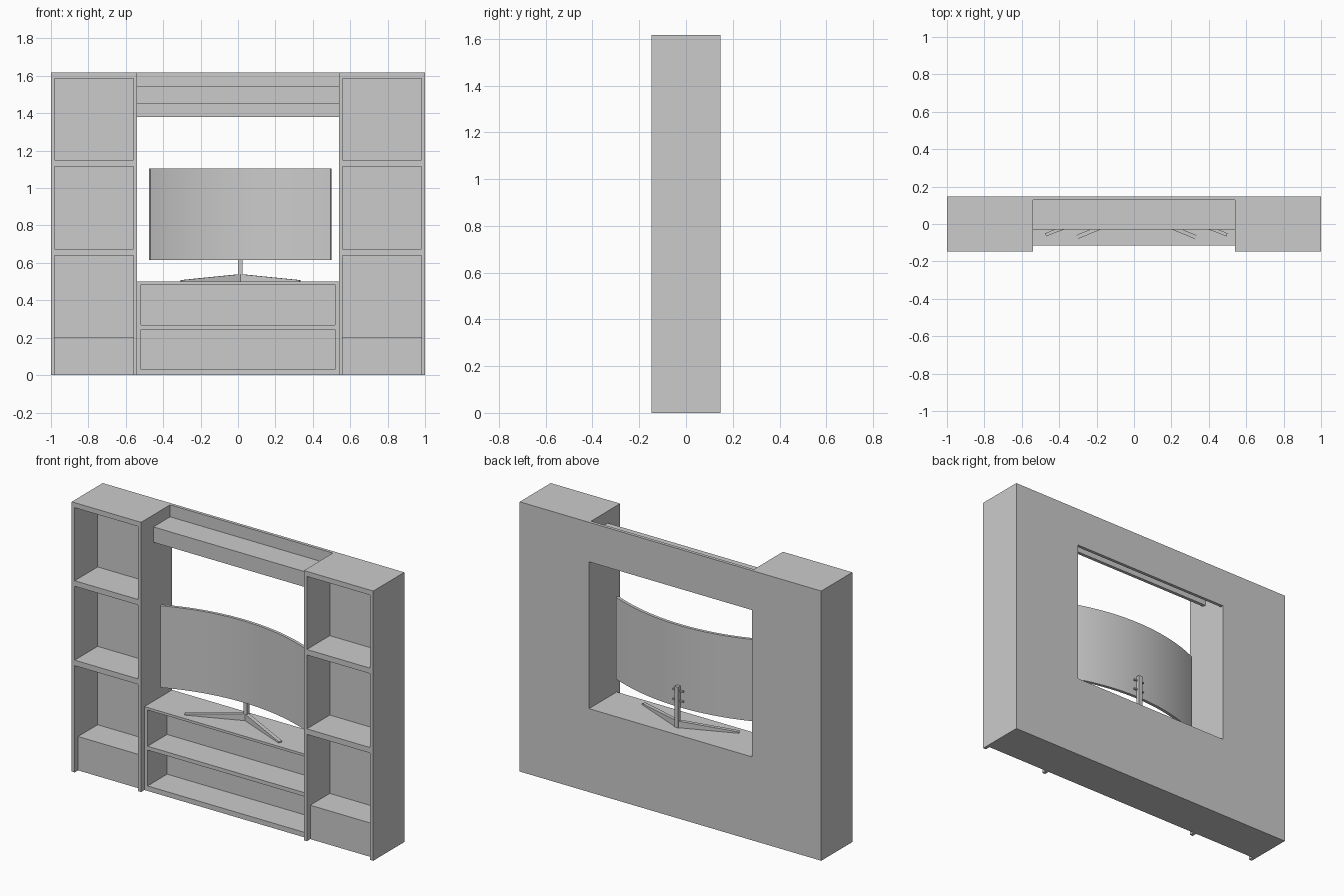
import bpy, bmesh, math

if "Cube" in bpy.data.objects:
    bpy.data.objects.remove(bpy.data.objects["Cube"])


def new_object(name, bm):
    bmesh.ops.recalc_face_normals(bm, faces=bm.faces)
    me = bpy.data.meshes.new(name)
    bm.to_mesh(me)
    bm.free()
    ob = bpy.data.objects.new(name, me)
    bpy.context.collection.objects.link(ob)
    return ob


def box(name, x, y, z):
    bm = bmesh.new()
    bmesh.ops.create_cube(bm, size=1)
    for v in bm.verts:
        v.co = [(r[0] + r[1]) / 2 + c * (r[1] - r[0]) for c, r in zip(v.co, (x, y, z))]
    return new_object(name, bm)


H = 1.617                      # overall height
F, B = -0.147, 0.147           # front and back of the towers
INNER = 0.07                   # front of the back panels
RECESS = -0.115                # front of plinths and console


def shelf_unit(name, x0, x1, front, t, top, shelves):
    """Two side panels, a thick back and horizontal boards between them."""
    box(name + "_side_left", (x0, x0 + t), (front, B), (0, top))
    box(name + "_side_right", (x1 - t, x1), (front, B), (0, top))
    box(name + "_back", (x0 + t, x1 - t), (INNER, B), (0, top))
    for i, (za, zb, y) in enumerate(shelves):
        box(f"{name}_shelf_{i}", (x0 + t, x1 - t), (y, INNER), (za, zb))


# Side towers, the lowest board being a deep recessed plinth
tower_boards = [(0, 0.203, RECESS), (0.64, 0.673, F), (1.116, 1.149, F), (1.587, H, F)]
for side, x0, x1 in (("left", -1, -0.54), ("right", 0.54, 1)):
    shelf_unit(side + "_tower", x0, x1, F, 0.02, H, tower_boards)

# Low console between the towers
shelf_unit("console", -0.54, 0.54, RECESS, 0.021, 0.5,
           [(0, 0.03, RECESS), (0.245, 0.268, RECESS), (0.485, 0.5, RECESS)])

# Bridge shelf across the top
box("bridge_back", (-0.54, 0.54), (0.128, B), (1.38, H))
box("bridge_shelf", (-0.54, 0.54), (-0.01, 0.128), (1.525, 1.545))
box("bridge_front", (-0.54, 0.54), (-0.03, -0.01), (1.453, 1.545))

# Curved screen: arc cross-section extruded upwards, ends towards the front
CX, R, THICK, N = 0.0125, 1.22, 0.018, 32
half = math.asin(0.488 / R)
bm = bmesh.new()
cy = 0.052 - R
angles = [-half + 2 * half * i / N for i in range(N + 1)]
ring = [(CX + R * math.sin(a), cy + R * math.cos(a)) for a in angles]
ring += [(CX + (R - THICK) * math.sin(a), cy + (R - THICK) * math.cos(a)) for a in reversed(angles)]
low = [bm.verts.new((x, y, 0.615)) for x, y in ring]
high = [bm.verts.new((x, y, 1.105)) for x, y in ring]
n = len(ring)
for i in range(n):
    j = (i + 1) % n
    bm.faces.new((low[i], low[j], high[j], high[i]))
for row in (low, high):
    for i in range(N):
        bm.faces.new((row[i], row[i + 1], row[n - 2 - i], row[n - 1 - i]))
screen = new_object("curved_screen", bm)
bpy.context.view_layer.objects.active = screen
screen.select_set(True)
bpy.ops.object.shade_smooth_by_angle(angle=math.radians(30))

# Stand: post, two mounting bars and two tapering wedge legs
box("stand_post", (CX - 0.012, CX + 0.012), (0.05, 0.074), (0.5, 0.745))
for i, z in enumerate((0.657, 0.717)):
    box(f"mounting_bar_{i}", (CX - 0.035, CX + 0.035), (0.048, 0.062), (z - 0.004, z + 0.004))

for side, s in (("left", -1), ("right", 1)):
    bm = bmesh.new()
    ax, ay, bx, by = CX, 0.062, CX + s * 0.317, -0.07
    length = math.hypot(bx - ax, by - ay)
    nx, ny = -(by - ay) / length, (bx - ax) / length
    rows = []
    for k in (-1, 1):
        w = 0.011 * k
        rows.append([bm.verts.new((px + nx * w, py + ny * w, z)) for px, py, z in
                     ((ax, ay, 0.5), (bx, by, 0.5), (bx, by, 0.508), (ax, ay, 0.54))])
    bm.faces.new(rows[0])
    bm.faces.new(rows[1])
    for i in range(4):
        j = (i + 1) % 4
        bm.faces.new((rows[0][i], rows[0][j], rows[1][j], rows[1][i]))
    new_object(side + "_stand_leg", bm)
